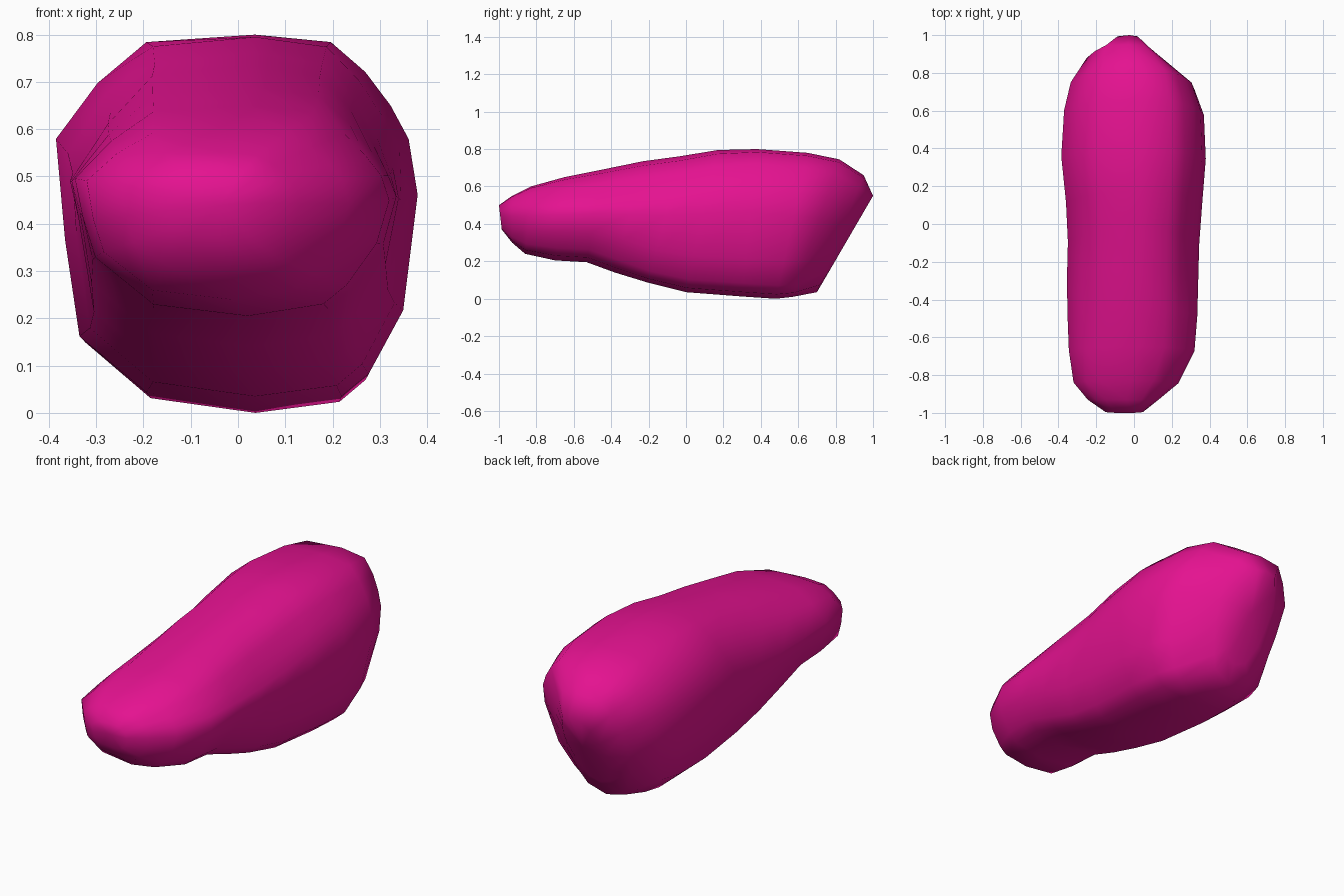
import bpy
import bmesh

cube = bpy.data.objects.get("Cube")
if cube:
    bpy.data.objects.remove(cube, do_unlink=True)

# Rounded, slightly lopsided cross-section: across -1..1, up 0..1
OUTLINE = [(.1, 0), (.58, .03), (.73, .09), (.92, .26), (1, .57), (.95, .72),
           (.85, .81), (.71, .9), (.52, .98), (.1, 1), (-.5, .98), (-.77, .87),
           (-1, .72), (-.95, .45), (-.87, .19), (-.5, .04)]

# Leaning stations, front to back: bottom y, z; top y, z; right x, left x;
# how far the upper and lower shoulders are rounded off
STATIONS = [(-.985, .37, -1, .5, -.15, .05, 0, 0),
            (-.93, .3, -.93, .55, -.245, .13, 0, .15),
            (-.86, .24, -.83, .6, -.32, .235, .05, .25),
            (-.7, .205, -.65, .65, -.345, .32, .15, .25),
            (-.53, .195, -.45, .69, -.352, .335, .28, .2),
            (-.38, .14, -.23, .735, -.355, .34, .3, .1),
            (-.2, .085, -.03, .762, -.35, .345, .22, 0),
            (0, .035, .17, .795, -.36, .36, .1, 0),
            (.3, .012, .38, .8, -.385, .38, 0, 0),
            (.48, 0, .65, .78, -.37, .37, 0, 0),
            (.57, .01, .82, .745, -.335, .32, 0, 0),
            (.7, .035, .95, .66, -.25, .15, 0, .3),
            (.75, .12, 1, .55, -.14, .07, .1, .2)]

# Single flat pink
pink = bpy.data.materials.new("bright pink")
pink.use_nodes = True
colour = (.78, .006, .28, 1)
pink.diffuse_color = colour
pink.node_tree.nodes["Principled BSDF"].inputs["Base Color"].default_value = colour


def add_ring(bm, station):
    yb, zb, yt, zt, x0, x1, upper, lower = station
    mid, half = (x0 + x1) / 2, (x1 - x0) / 2
    ring = []
    for u, v in OUTLINE:
        v -= (upper if v > .5 else lower) * u ** 4 * (2 * v - 1)
        ring.append(bm.verts.new((mid + half * u, yb + (yt - yb) * v,
                                  zb + (zt - zb) * v)))
    return ring


def add_cap(bm, ring):
    centre = sum((v.co for v in ring), ring[0].co * 0) / len(ring)
    hub = bm.verts.new(centre)
    for a, b in zip(ring, ring[1:] + ring[:1]):
        bm.faces.new((a, b, hub))


# Body: loft the stations and close both ends
bm = bmesh.new()
rings = [add_ring(bm, s) for s in STATIONS]
for r, s in zip(rings, rings[1:]):
    for i in range(len(r)):
        j = (i + 1) % len(r)
        bm.faces.new((r[i], r[j], s[j], s[i]))
add_cap(bm, rings[0])
add_cap(bm, rings[-1])
bmesh.ops.recalc_face_normals(bm, faces=bm.faces)
for f in bm.faces:
    f.smooth = True

mesh = bpy.data.meshes.new("pebble_body")
bm.to_mesh(mesh)
bm.free()
mesh.materials.append(pink)
body = bpy.data.objects.new("pebble_body", mesh)
bpy.context.collection.objects.link(body)
